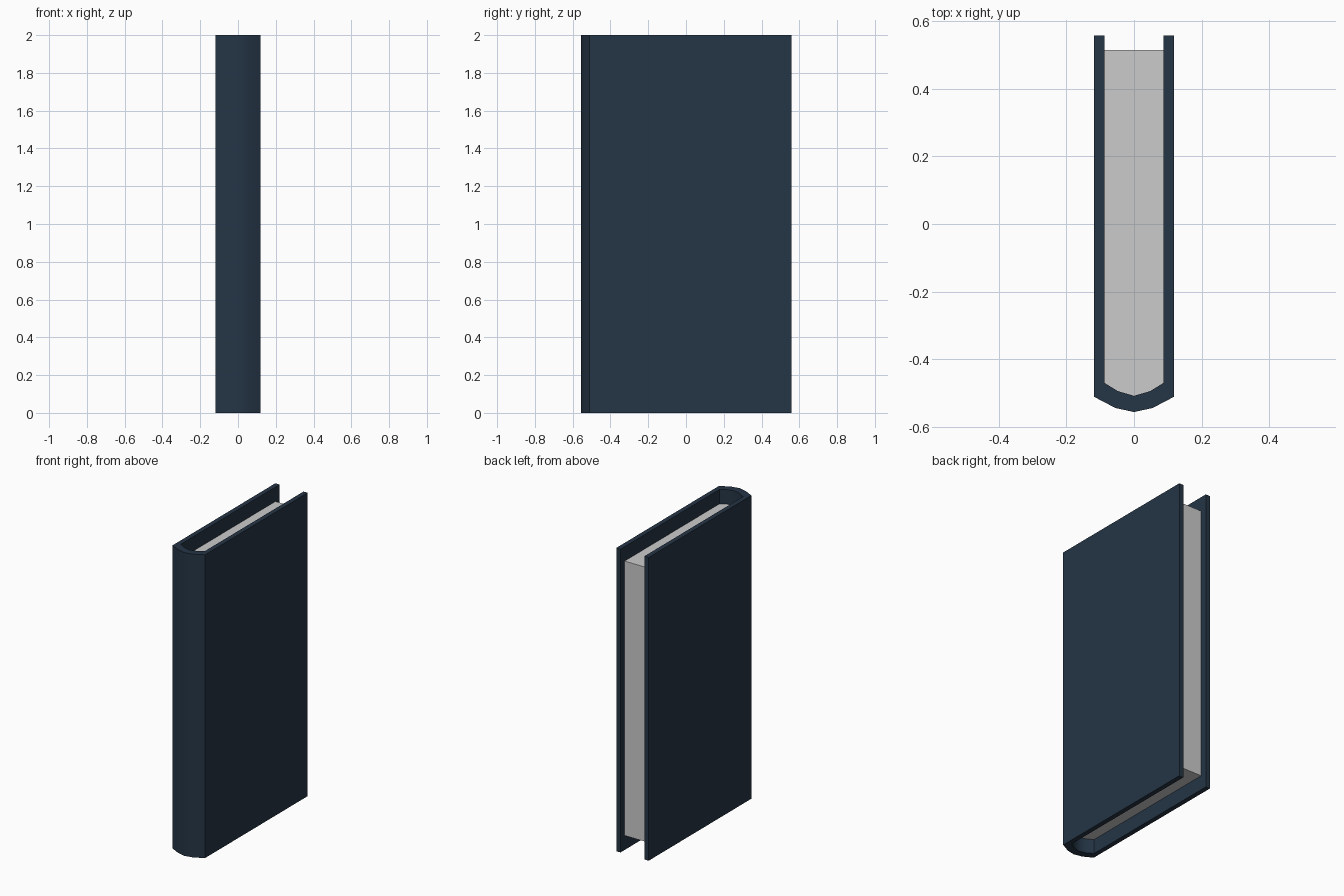
import bpy, bmesh

if "Cube" in bpy.data.objects:
    bpy.data.objects.remove(bpy.data.objects["Cube"])

# Half profiles (x >= 0) in plan view, from the open fore-edge round to the spine centre
OUTER = [(0.118, 0.558), (0.118, -0.512), (0.055, -0.545), (0.0, -0.557)]
INNER = [(0.087, 0.558), (0.087, -0.471), (0.048, -0.495), (0.0, -0.509)]


def full(half):
    """Mirror a half profile across x = 0."""
    return half + [(-x, y) for x, y in reversed(half[:-1])]


def extrude_part(name, points, faces, z0, z1, material=None):
    """Extrude flat plan faces from z0 up to z1."""
    bm = bmesh.new()
    verts = [bm.verts.new((x, y, z0)) for x, y in points]
    base = [bm.faces.new([verts[i] for i in f]) for f in faces]
    result = bmesh.ops.extrude_face_region(bm, geom=base, use_keep_orig=True)
    top = [g for g in result["geom"] if isinstance(g, bmesh.types.BMVert)]
    bmesh.ops.translate(bm, verts=top, vec=(0, 0, z1 - z0))
    bmesh.ops.recalc_face_normals(bm, faces=bm.faces)
    mesh = bpy.data.meshes.new(name)
    bm.to_mesh(mesh)
    bm.free()
    obj = bpy.data.objects.new(name, mesh)
    bpy.context.collection.objects.link(obj)
    if material:
        mesh.materials.append(material)
    return obj


# Dark blue cover: two boards joined by a rounded spine
navy = bpy.data.materials.new("cover_navy")
navy.diffuse_color = (0.018, 0.035, 0.06, 1)
navy.use_nodes = True
navy.node_tree.nodes["Principled BSDF"].inputs["Base Color"].default_value = navy.diffuse_color
outer, inner = full(OUTER), full(INNER)
n = len(outer)
strips = [(i, i + 1, n + i + 1, n + i) for i in range(n - 1)]
cover = extrude_part("cover", outer + inner, strips, 0.0, 2.0, navy)
bpy.context.view_layer.objects.active = cover
cover.select_set(True)
bpy.ops.object.shade_smooth_by_angle(angle=0.7)

# Page block, recessed from the cover at the head, foot and fore-edge
pages = full([(0.087, 0.515)] + INNER[1:])
extrude_part("pages", pages, [tuple(range(len(pages)))], 0.095, 1.905)
